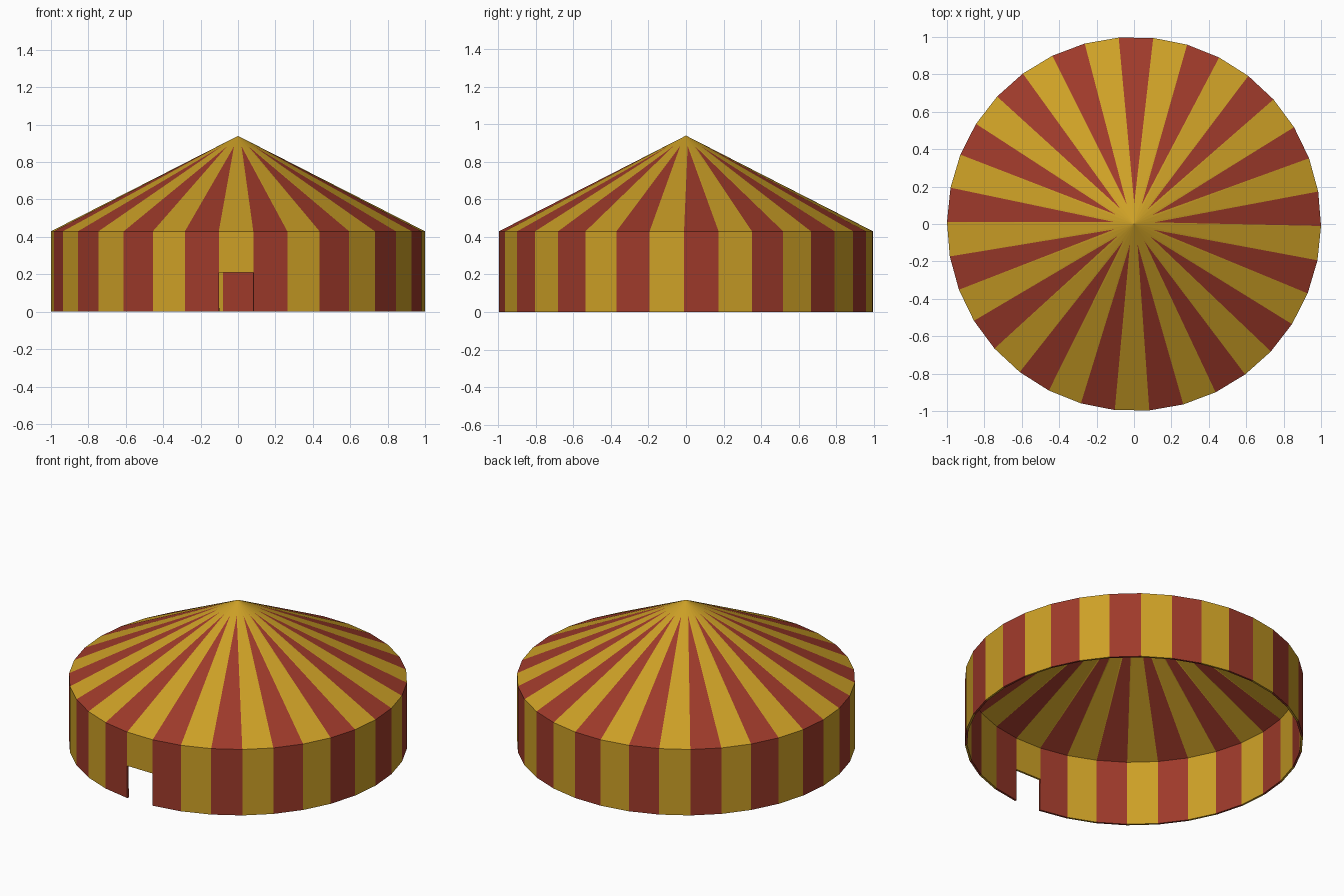
import bpy, bmesh, math
from mathutils import Vector

if "Cube" in bpy.data.objects:
    bpy.data.objects.remove(bpy.data.objects["Cube"])

SIDES = 34
EAVE, APEX, DOOR = 0.43, 0.94, 0.21
STEP = 2 * math.pi / SIDES
# Panel 0 faces the front and holds the doorway; the ring is turned very slightly
START = -math.pi / 2 - STEP / 2 - math.radians(0.6)


def material(name, color):
    m = bpy.data.materials.new(name)
    m.diffuse_color = (*color, 1)
    m.use_nodes = True
    m.node_tree.nodes["Principled BSDF"].inputs["Base Color"].default_value = m.diffuse_color
    return m


MATS = [material("yellow canvas", (0.61, 0.352, 0.0194)),
        material("red canvas", (0.342, 0.042, 0.0232))]


def ring(bm, z):
    return [bm.verts.new((math.cos(START + i * STEP), math.sin(START + i * STEP), z))
            for i in range(SIDES)]


def face(bm, verts, mat):
    bm.faces.new(verts).material_index = mat


def finish(bm, name):
    """Turn the sheet into a thin canvas shell, thickened inwards."""
    bm.normal_update()
    me = bpy.data.meshes.new(name)
    bm.to_mesh(me)
    bm.free()
    for m in MATS:
        me.materials.append(m)
    ob = bpy.data.objects.new(name, me)
    bpy.context.collection.objects.link(ob)
    s = ob.modifiers.new("canvas thickness", 'SOLIDIFY')
    s.thickness = 0.013
    s.offset = -1


# Wall: alternating coloured panels, with the lower front panel left open as a door
bm = bmesh.new()
rows = [ring(bm, z) for z in (0, DOOR, EAVE)]
for low, high in zip(rows, rows[1:]):
    for i in range(SIDES):
        if i == 0 and low is rows[0]:
            continue
        j = (i + 1) % SIDES
        face(bm, (low[i], low[j], high[j], high[i]), i % 2)
finish(bm, "tent_wall")

# Roof: red stripes taper to a point just below the yellow peak
bm = bmesh.new()
eave = ring(bm, EAVE)
peak = bm.verts.new((0, 0, APEX))
for i in range(SIDES):
    a, b = eave[i], eave[(i + 1) % SIDES]
    if i % 2:
        tip = bm.verts.new(peak.co.lerp((a.co + b.co) / 2, 0.11))
        face(bm, (a, b, tip), 1)
        face(bm, (a, tip, peak), 0)
        face(bm, (tip, b, peak), 0)
    else:
        face(bm, (a, b, peak), 0)
finish(bm, "tent_roof")
